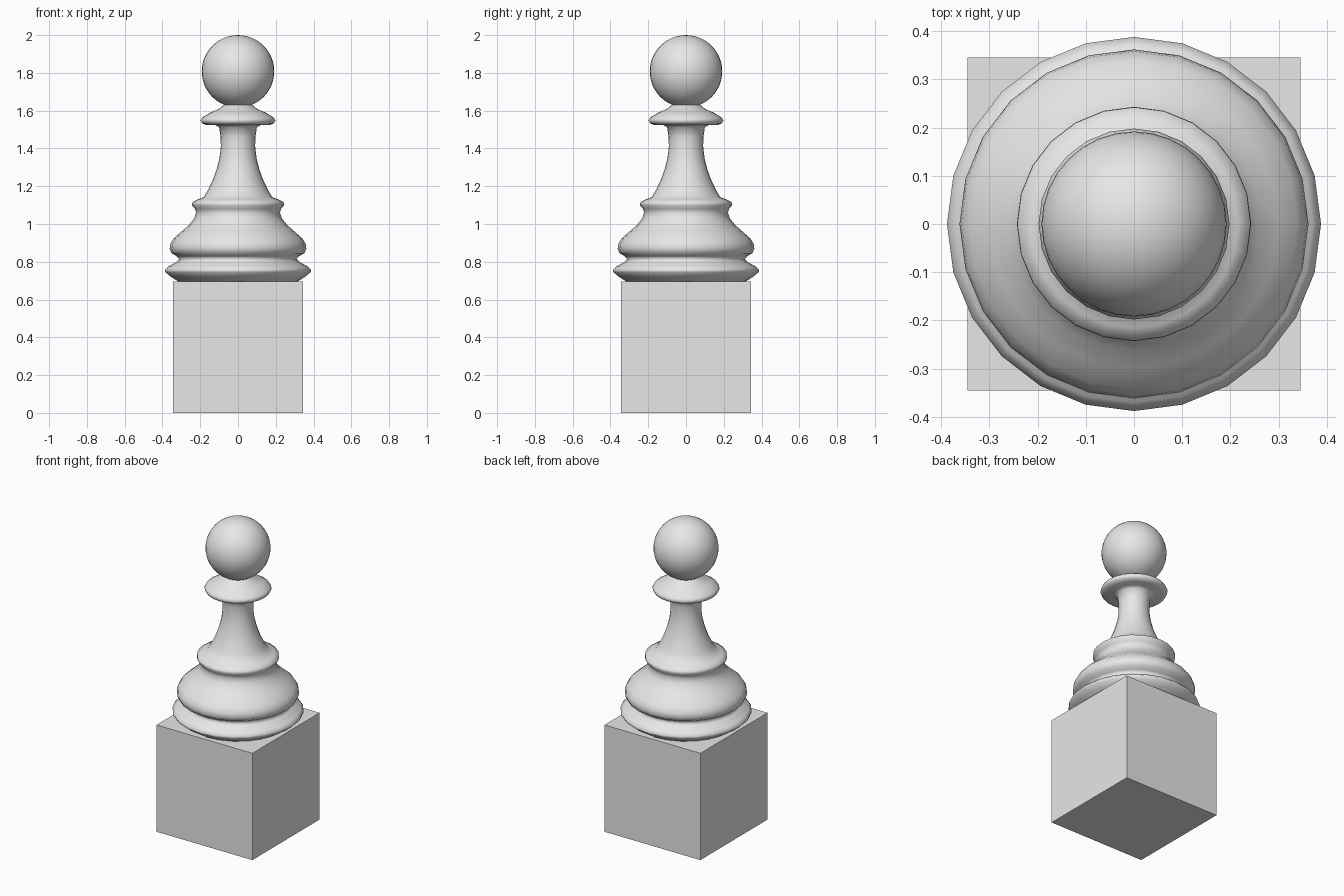
import bpy, bmesh
from math import pi
from mathutils import Matrix, Vector

default = bpy.data.objects.get("Cube")
if default:
    bpy.data.objects.remove(default, do_unlink=True)

SIDES = 24
BLOCK_HALF, BLOCK_TOP = 0.345, 0.695
HEAD_RADIUS = 0.192

# One plain grey for the whole piece
grey = bpy.data.materials.new("plain_grey")
grey.use_nodes = True
colour = (0.8, 0.8, 0.8, 1)
grey.diffuse_color = colour
grey.node_tree.nodes["Principled BSDF"].inputs["Base Color"].default_value = colour


def finish(name, bm, smooth):
    """Turn a bmesh into a named, coloured object."""
    bmesh.ops.recalc_face_normals(bm, faces=bm.faces[:])
    for face in bm.faces:
        face.smooth = smooth
    mesh = bpy.data.meshes.new(name)
    bm.to_mesh(mesh)
    bm.free()
    mesh.materials.append(grey)
    obj = bpy.data.objects.new(name, mesh)
    bpy.context.collection.objects.link(obj)
    return obj


def lathe(name, profile):
    """Spin a (radius, height) profile around the z axis."""
    bm = bmesh.new()
    verts = [bm.verts.new((r, 0, z)) for r, z in profile]
    edges = [bm.edges.new(pair) for pair in zip(verts, verts[1:])]
    bmesh.ops.spin(bm, geom=verts + edges, cent=(0, 0, 0), axis=(0, 0, 1),
                   angle=2 * pi, steps=SIDES, use_merge=True)
    bmesh.ops.remove_doubles(bm, verts=bm.verts[:], dist=0.0005)
    return finish(name, bm, True)


# Square pedestal
bm = bmesh.new()
bmesh.ops.create_cube(bm, size=1)
bmesh.ops.transform(bm, verts=bm.verts[:], matrix=(
    Matrix.Translation((0, 0, BLOCK_TOP / 2))
    @ Matrix.Diagonal((2 * BLOCK_HALF, 2 * BLOCK_HALF, BLOCK_TOP, 1))))
finish("pedestal_block", bm, False)

# Turned body: foot ring, bulge, upper ring, stem and collar
foot = [(0.315, 0.695), (0.355, 0.72), (0.385, 0.745), (0.388, 0.757),
        (0.37, 0.775), (0.325, 0.80), (0.31, 0.815)]
bulge = [(0.325, 0.83), (0.352, 0.845), (0.362, 0.87), (0.358, 0.895),
         (0.34, 0.925), (0.30, 0.96), (0.26, 0.995), (0.232, 1.03)]
upper_ring = [(0.222, 1.06), (0.228, 1.08), (0.243, 1.098), (0.242, 1.115),
              (0.215, 1.13), (0.182, 1.142)]
stem = [(0.158, 1.182), (0.132, 1.237), (0.113, 1.29), (0.098, 1.35),
        (0.091, 1.41), (0.092, 1.46), (0.1, 1.513)]
collar = [(0.12, 1.523), (0.165, 1.523), (0.19, 1.533), (0.198, 1.548),
          (0.19, 1.563), (0.15, 1.588), (0.1, 1.61), (0.076, 1.63), (0.06, 1.64)]
lathe("turned_body", foot + bulge + upper_ring + stem + collar)

# Round head
bm = bmesh.new()
bmesh.ops.create_uvsphere(bm, u_segments=32, v_segments=24, radius=HEAD_RADIUS)
bmesh.ops.translate(bm, verts=bm.verts[:], vec=Vector((0, 0, 2 - HEAD_RADIUS)))
finish("round_head", bm, True)
